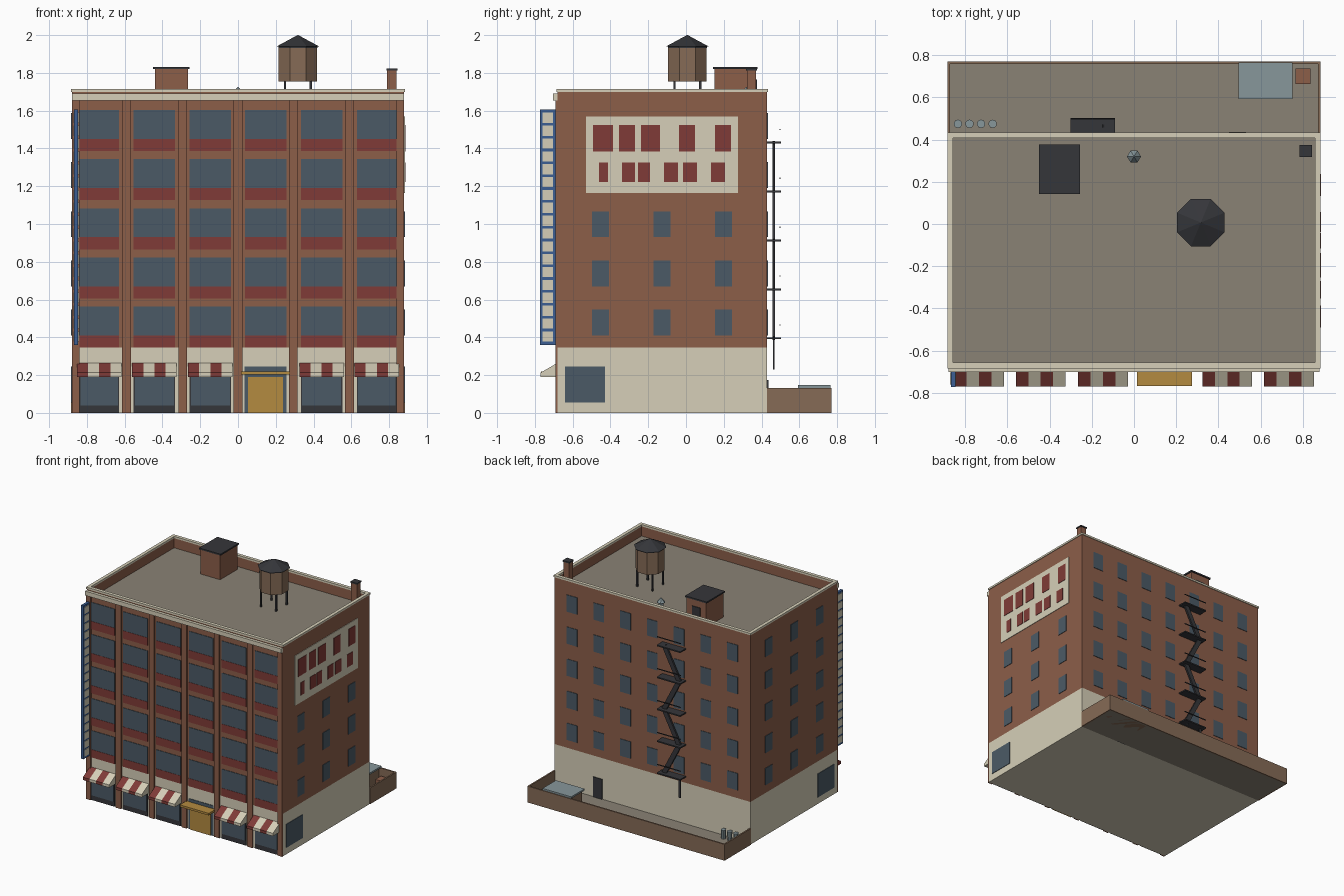
import bpy, bmesh, math
from mathutils import Matrix, Vector

if "Cube" in bpy.data.objects:
    bpy.data.objects.remove(bpy.data.objects["Cube"])


def mat(name, hexa):
    def lin(c):
        c /= 255
        return c / 12.92 if c <= 0.04045 else ((c + 0.055) / 1.055) ** 2.4
    m = bpy.data.materials.new(name)
    m.diffuse_color = (*[lin((hexa >> s) & 255) for s in (16, 8, 0)], 1)
    m.use_nodes = True
    m.node_tree.nodes["Principled BSDF"].inputs["Base Color"].default_value = m.diffuse_color
    return m


BRICK = mat("brick", 0x8C5E49)
CREAM = mat("cream_stone", 0xD6CFB8)
RED = mat("dark_red", 0x803B37)
GLASS = mat("window_glass", 0x4B5A66)
DARK = mat("dark_metal", 0x35363A)
WOOD = mat("brown_wood", 0x866B56)
ROOF = mat("roof_taupe", 0x8A8275)
GOLD = mat("gold", 0xB48B40)
BLUE = mat("sign_blue", 0x3C5F94)
METAL = mat("pale_metal", 0x87979B)


def finish(name, bm, mats):
    bmesh.ops.recalc_face_normals(bm, faces=bm.faces)
    me = bpy.data.meshes.new(name)
    bm.to_mesh(me)
    bm.free()
    for m in mats:
        me.materials.append(m)
    ob = bpy.data.objects.new(name, me)
    bpy.context.collection.objects.link(ob)
    return ob


def boxes(name, m, *items):
    """Each item is (x0, x1, y0, y1, z0, z1)."""
    bm = bmesh.new()
    for x0, x1, y0, y1, z0, z1 in items:
        M = Matrix.Translation(((x0 + x1) / 2, (y0 + y1) / 2, (z0 + z1) / 2))
        bmesh.ops.create_cube(bm, size=1, matrix=M @ Matrix.Diagonal((x1 - x0, y1 - y0, z1 - z0, 1)))
    return finish(name, bm, [m])


def cones(name, m, n, *items, turn=0.0):
    """Each item is (x, y, z0, z1, r0, r1)."""
    bm = bmesh.new()
    for x, y, z0, z1, r0, r1 in items:
        bmesh.ops.create_cone(bm, cap_ends=True, segments=n, radius1=r0, radius2=r1, depth=z1 - z0,
                              matrix=Matrix.Translation((x, y, (z0 + z1) / 2)) @ Matrix.Rotation(turn, 4, 'Z'))
    return finish(name, bm, [m])


X, YF, YB = 0.88, -0.68, 0.43
ROOF_Z, TOP = 1.62, 1.70
floors = [0.41 + 0.26 * i for i in range(5)]

# Main masses
boxes("ground_floor", CREAM, (-X, X, YF, YB, 0, 0.345))
boxes("upper_floors", BRICK, (-X, X, YF, YB, 0.345, ROOF_Z - 0.01))
boxes("roof_deck", ROOF, (-X + 0.01, X - 0.01, YF + 0.01, YB - 0.01, ROOF_Z - 0.01, ROOF_Z))


def ring(z0, z1, o, t):
    return [(-X - o, X + o, YF - o, YF + t, z0, z1), (-X - o, X + o, YB - t, YB + o, z0, z1),
            (-X - o, -X + t, YF + t, YB - t, z0, z1), (X - t, X + o, YF + t, YB - t, z0, z1)]


boxes("parapet", BRICK, *ring(ROOF_Z - 0.01, TOP, 0, 0.018))
boxes("parapet_coping", CREAM, *ring(TOP, 1.715, 0.005, 0.022))
boxes("cornice", CREAM, (-X, X, YF - 0.023, YF, 1.655, 1.69))

# Front pilasters and bays
pil = [-0.86, -0.59, -0.293, 0, 0.293, 0.59, 0.86]
boxes("pilasters", BRICK, *[(p - (0.02 if abs(p) > 0.8 else 0.023), p + (0.02 if abs(p) > 0.8 else 0.023),
                             YF - 0.012, YF, 0, 1.655) for p in pil])
bays = [(-0.84, -0.63), (-0.552, -0.333), (-0.256, -0.037), (0.037, 0.256), (0.333, 0.552), (0.63, 0.84)]
boxes("front_windows", GLASS, *[(a, b, YF - 0.004, YF, z, z + 0.153) for a, b in bays for z in floors])
boxes("red_spandrels", RED, *[(a, b, YF - 0.006, YF, z - 0.064, z) for a, b in bays for z in floors])

# Shopfronts
shops = [b for i, b in enumerate(bays) if i != 3]
boxes("shop_frames", DARK, *[(a, b, YF - 0.004, YF, 0, 0.215) for a, b in shops])
boxes("shop_windows", GLASS, *[(a + 0.006, b - 0.006, YF - 0.008, YF, 0.04, 0.19) for a, b in shops])
boxes("entrance_glazing", GLASS, (0.035, 0.258, YF - 0.004, YF, 0, 0.245))
boxes("entrance_door", GOLD, (0.053, 0.238, YF - 0.01, YF, 0, 0.19))
boxes("entrance_canopy", GOLD, (0.015, 0.275, -0.768, YF, 0.203, 0.22))

# Striped awnings: four wedges each, alternating colours
bm = bmesh.new()
profile = [(YF, 0.19), (-0.77, 0.19), (-0.77, 0.213), (YF, 0.265)]
for i, (a, b) in enumerate(shops):
    mid = (a + b) / 2
    for k in range(4):
        x0 = mid - 0.118 + 0.059 * k
        f = bm.faces.new([bm.verts.new((x0, y, z)) for y, z in profile])
        f.material_index = k % 2
        r = bmesh.ops.extrude_face_region(bm, geom=[f], use_keep_orig=True)
        vs = [v for v in r["geom"] if isinstance(v, bmesh.types.BMVert)]
        bmesh.ops.translate(bm, verts=vs, vec=(0.059, 0, 0))
        for v in vs:
            for g in v.link_faces:
                g.material_index = k % 2
finish("awnings", bm, [RED, CREAM])

# Side and back windows
cols = (-0.452, -0.128, 0.198)
P = 0.004
boxes("right_windows", GLASS, *[(X, X + P, y - 0.045, y + 0.045, z, z + 0.137) for y in cols for z in floors[:3]])
boxes("left_windows", GLASS, *[(-X - P, -X, y - 0.045, y + 0.045, z, z + 0.137) for y in cols for z in floors])
boxes("back_windows", GLASS, *[(0.24 * i - 0.047, 0.24 * i + 0.047, YB, YB + P, z, z + 0.137)
                               for i in range(-3, 4) for z in floors])
boxes("side_shop_windows", GLASS, *[(min(s * X, s * (X + P)), max(s * X, s * (X + P)), -0.64, -0.43, 0.055, 0.245)
                                    for s in (-1, 1)])
boxes("back_door", DARK, (0.45, 0.53, YB, YB + 0.006, 0, 0.175))

# Painted wall panel with red blocks
boxes("wall_panel", CREAM, (X, X + P, -0.53, 0.275, 1.165, 1.57))
upper = [(-0.492, -0.386), (-0.354, -0.27), (-0.238, -0.138), (-0.037, 0.048), (0.153, 0.238)]
lower = [(-0.46, -0.413), (-0.338, -0.27), (-0.254, -0.19), (-0.116, -0.042), (-0.016, 0.058), (0.132, 0.206)]
boxes("wall_panel_blocks", RED, *[(X, X + 0.007, a, b, 1.385, 1.525) for a, b in upper],
      *[(X, X + 0.007, a, b, 1.222, 1.325) for a, b in lower])

# Vertical blade sign with pale panels
boxes("blade_sign", BLUE, (-0.868, -0.847, -0.772, YF - 0.012, 0.36, 1.605))
n = 18
pitch = 1.225 / n
boxes("blade_sign_panels", CREAM, *[(-0.872, -0.843, -0.761, -0.704, 0.378 + pitch * i, 0.37 + pitch * (i + 1) - 0.006)
                                    for i in range(n)])

# Roof: stair house, chimney, vent
boxes("stair_house", BRICK, (-0.44, -0.265, 0.15, 0.37, ROOF_Z, 1.82))
boxes("stair_house_roof", DARK, (-0.45, -0.257, 0.143, 0.378, 1.82, 1.832))
boxes("stair_house_door", DARK, (-0.39, -0.315, 0.37, 0.375, ROOF_Z, 1.765))
boxes("chimney", BRICK, (0.79, 0.84, 0.323, 0.37, ROOF_Z, 1.812))
boxes("chimney_cap", DARK, (0.785, 0.845, 0.318, 0.375, 1.812, 1.823))
cones("roof_vent", METAL, 6, (0, 0.32, ROOF_Z, 1.69, 0.02, 0.02), (0, 0.32, 1.69, 1.725, 0.033, 0.003),
      turn=math.pi / 6)

# Water tank
tx, ty, t8 = 0.317, 0.007, math.pi / 8
boxes("tank_legs", DARK, *[(tx + s * 0.068 - 0.006, tx + s * 0.068 + 0.006, ty + t * 0.068 - 0.006,
                            ty + t * 0.068 + 0.006, ROOF_Z, 1.757) for s in (-1, 1) for t in (-1, 1)])
cones("water_tank", WOOD, 8, (tx, ty, 1.755, 1.94, 0.11, 0.11), turn=t8)
cones("tank_bands", DARK, 8, (tx, ty, 1.932, 1.94, 0.112, 0.112), turn=t8)
cones("tank_roof", DARK, 8, (tx, ty, 1.94, 2.0, 0.122, 0.002), turn=t8)

# Back yard: floor, wall, shed, crate, bins
YE, W = 0.77, 0.885
boxes("yard_floor", ROOF, (-W + 0.01, W - 0.01, YB, YE - 0.01, 0, 0.012))
boxes("yard_wall", WOOD, (-W, W, YE - 0.012, YE, 0, 0.132), (-W, -W + 0.012, YB, YE - 0.012, 0, 0.132),
      (W - 0.012, W, YB, YE - 0.012, 0, 0.132))
boxes("yard_shed", WOOD, (0.51, 0.74, 0.605, 0.75, 0, 0.133))
boxes("yard_shed_roof", METAL, (0.495, 0.752, 0.593, 0.765, 0.133, 0.147))
boxes("crate", BRICK, (0.767, 0.838, 0.665, 0.737, 0, 0.08))
cones("bins", METAL, 10, *[(-0.835 + 0.055 * i, 0.475, 0.012, 0.085, 0.018, 0.02) for i in range(4)])

# Fire escape: platforms, rails, zigzag stairs, drop ladder
levels = [0.395 + 0.259 * i for i in range(5)]
boxes("fire_escape_platforms", DARK, *[(-0.3, -0.09, YB, 0.503, z - 0.005, z + 0.005) for z in levels])
boxes("fire_escape_rails", DARK, *[(-0.3, -0.09, 0.495, 0.501, z + 0.067, z + 0.073) for z in levels])
bm = bmesh.new()
for i in range(4):
    xa, xb = (-0.13, -0.265) if i % 2 == 0 else (-0.265, -0.13)
    a, b = Vector((xa, 0.465, levels[i])), Vector((xb, 0.465, levels[i + 1]))
    rot = (b - a).to_track_quat('Z', 'Y').to_matrix().to_4x4()
    bmesh.ops.create_cube(bm, size=1, matrix=Matrix.Translation((a + b) / 2) @ rot
                          @ Matrix.Diagonal((0.014, 0.038, (b - a).length, 1)))
finish("fire_escape_stairs", bm, [DARK])
boxes("drop_ladder", DARK, (-0.28, -0.26, 0.461, 0.469, 0.23, 0.395))
